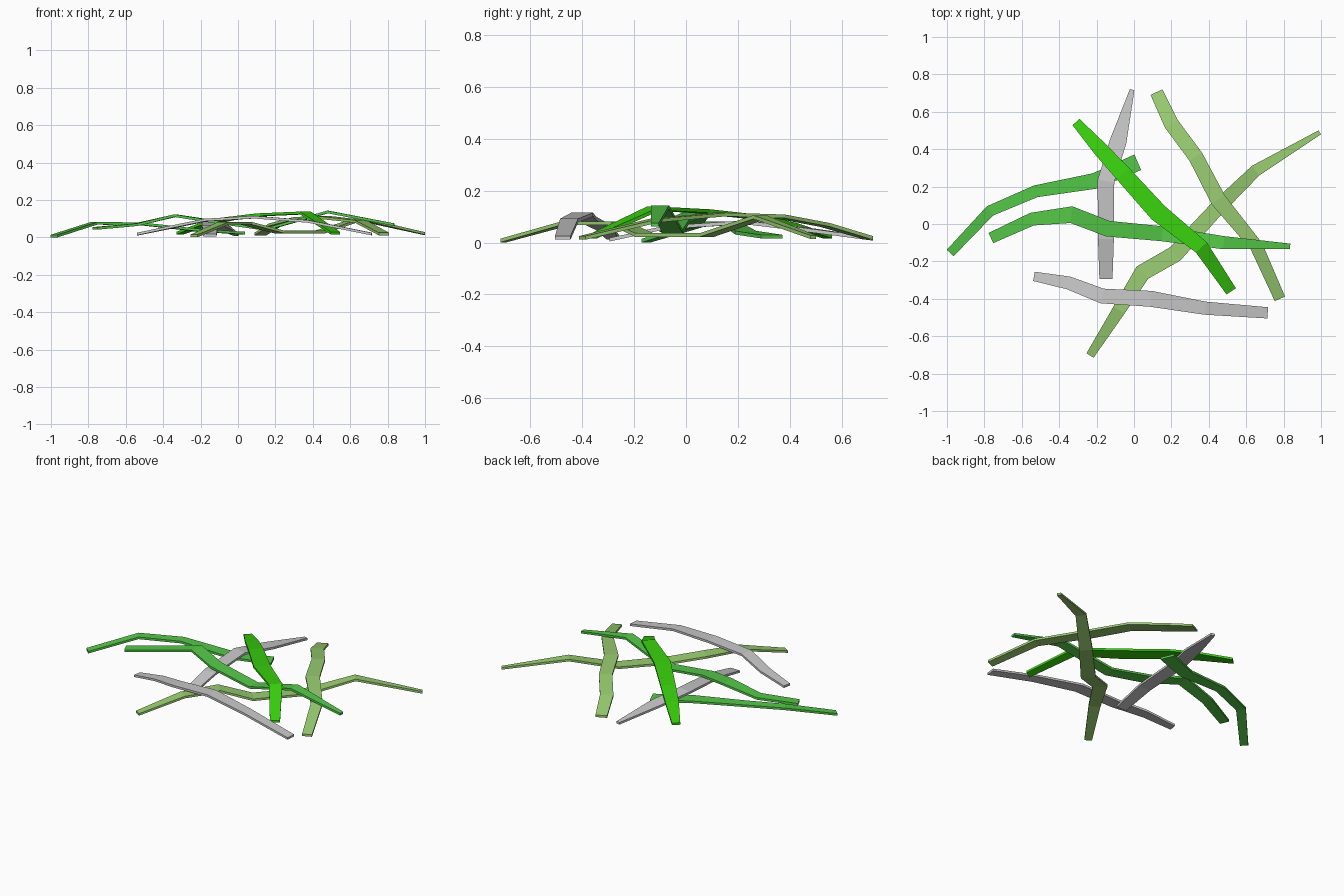
import bpy
import bmesh
from mathutils import Vector

THICK = 0.014


def material(name, rgb):
    m = bpy.data.materials.new(name)
    m.diffuse_color = (*rgb, 1.0)
    return m


pale_green = material("pale_green", (0.32, 0.61, 0.165))
mid_green = material("mid_green", (0.09, 0.58, 0.065))
bright_green = material("bright_green", (0.04, 0.63, 0.004))
grey = material("light_grey", (0.58, 0.58, 0.59))


def blade(name, mat, path):
    """Flat strip with rectangular section; path = (x, y, top z, width)."""
    bm = bmesh.new()
    pts = [Vector(p[:3]) for p in path]
    dirs = [(b - a).to_2d().normalized() for a, b in zip(pts, pts[1:])]
    rings = []
    for i, (p, row) in enumerate(zip(pts, path)):
        d = (dirs[max(i - 1, 0)] + dirs[min(i, len(dirs) - 1)]).normalized()
        side = Vector((-d.y, d.x, 0)) * row[3] / 2
        down = Vector((0, 0, -THICK))
        rings.append([bm.verts.new(v) for v in
                      (p + side, p - side, p - side + down, p + side + down)])
    for a, b in zip(rings, rings[1:]):
        for k in range(4):
            n = (k + 1) % 4
            bm.faces.new((a[k], a[n], b[n], b[k]))
    bm.faces.new(rings[0])
    bm.faces.new(rings[-1])
    bmesh.ops.recalc_face_normals(bm, faces=bm.faces[:])
    me = bpy.data.meshes.new(name)
    bm.to_mesh(me)
    bm.free()
    me.materials.append(mat)
    ob = bpy.data.objects.new(name, me)
    bpy.context.collection.objects.link(ob)


# Pale green blades
blade("pale_blade_right", pale_green, [
    (0.12, 0.705, 0.025, 0.07), (0.20, 0.535, 0.075, 0.08), (0.33, 0.36, 0.108, 0.08),
    (0.45, 0.13, 0.115, 0.085), (0.655, -0.12, 0.092, 0.07), (0.78, -0.40, 0.025, 0.06)])
blade("pale_blade_long", pale_green, [
    (-0.235, -0.703, 0.015, 0.045), (-0.08, -0.46, 0.082, 0.07), (0.045, -0.26, 0.082, 0.09),
    (0.22, -0.16, 0.036, 0.09), (0.44, 0.08, 0.036, 0.08), (0.65, 0.285, 0.105, 0.065),
    (0.993, 0.49, 0.028, 0.025)])

# Mid green blades
blade("green_blade_middle", mid_green, [
    (-0.765, -0.075, 0.055, 0.06), (-0.545, 0.026, 0.075, 0.07), (-0.335, 0.05, 0.123, 0.09),
    (-0.14, -0.025, 0.093, 0.085), (0.15, -0.052, 0.05, 0.08), (0.48, -0.10, 0.143, 0.07),
    (0.835, -0.12, 0.075, 0.03)])
blade("green_blade_left", mid_green, [
    (-0.983, -0.155, 0.014, 0.05), (-0.77, 0.07, 0.082, 0.06), (-0.525, 0.175, 0.08, 0.065),
    (-0.21, 0.23, 0.045, 0.085), (0.02, 0.33, 0.03, 0.09)])

# Bright green blade on top
blade("bright_blade", bright_green, [
    (-0.31, 0.545, 0.03, 0.05), (-0.18, 0.40, 0.075, 0.08), (-0.06, 0.27, 0.105, 0.09),
    (0.13, 0.06, 0.128, 0.10), (0.36, -0.125, 0.138, 0.08), (0.52, -0.36, 0.03, 0.06)])

# Grey blades
blade("grey_blade_back", grey, [
    (-0.01, 0.718, 0.022, 0.025), (-0.085, 0.44, 0.06, 0.09), (-0.15, 0.23, 0.085, 0.09),
    (-0.15, -0.08, 0.065, 0.085), (-0.15, -0.295, 0.018, 0.07)])
blade("grey_blade_front", grey, [
    (-0.535, -0.28, 0.025, 0.05), (-0.35, -0.315, 0.063, 0.07), (-0.17, -0.385, 0.10, 0.08),
    (0.09, -0.40, 0.115, 0.085), (0.38, -0.45, 0.092, 0.07), (0.715, -0.475, 0.025, 0.06)])
